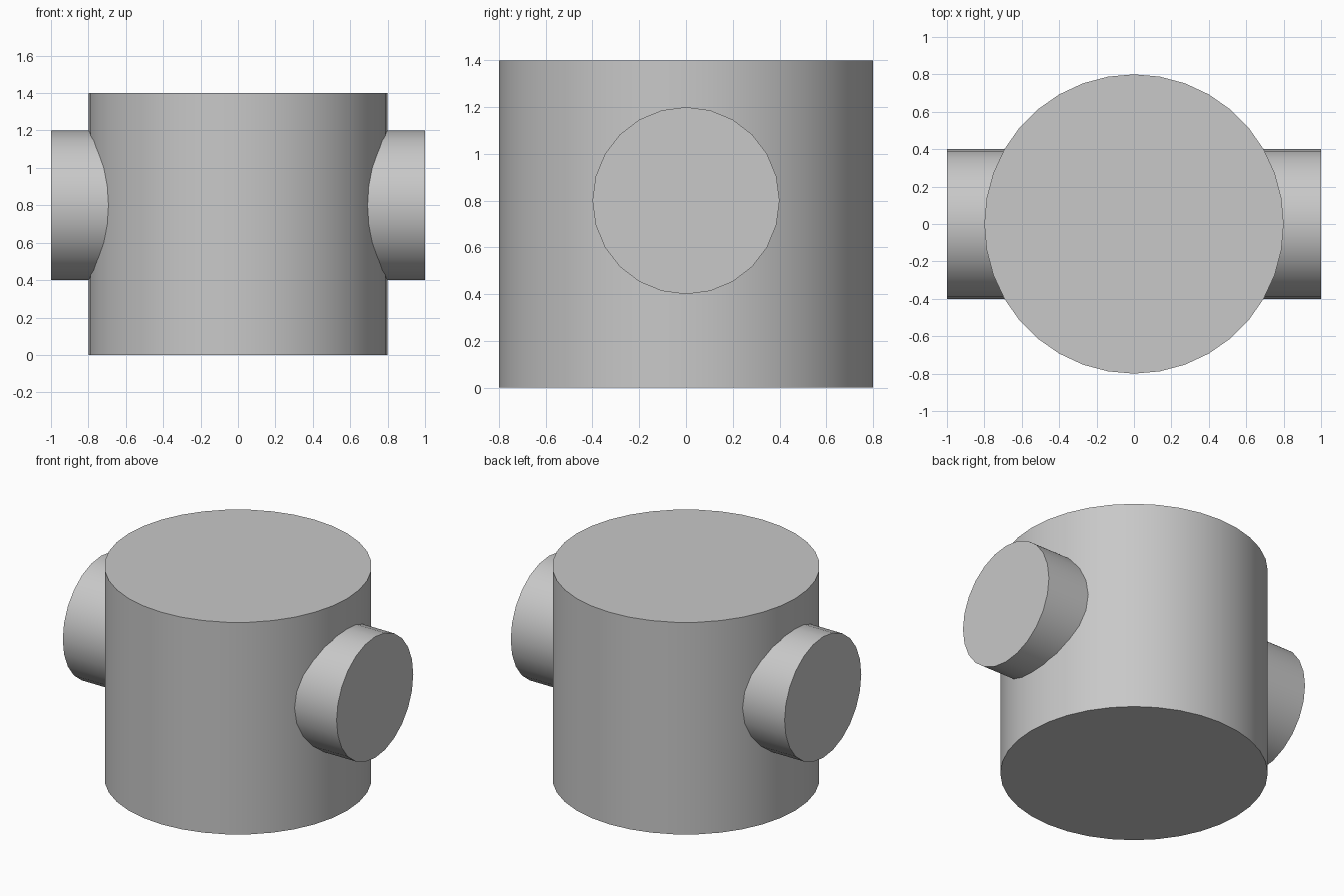
import bpy
import math

cube = bpy.data.objects.get("Cube")
if cube:
    bpy.data.objects.remove(cube, do_unlink=True)

# Single plain grey
grey = bpy.data.materials.new("grey")
grey.use_nodes = True
colour = (0.58, 0.58, 0.58, 1)
grey.diffuse_color = colour
grey.node_tree.nodes["Principled BSDF"].inputs["Base Color"].default_value = colour


def cylinder(name, sides, radius, depth, centre, rotation=(0, 0, 0)):
    bpy.ops.mesh.primitive_cylinder_add(
        vertices=sides, radius=radius, depth=depth, location=centre, rotation=rotation)
    part = bpy.context.object
    part.name = name
    part.data.materials.append(grey)
    bpy.ops.object.transform_apply(location=True, rotation=True, scale=True)
    bpy.ops.object.shade_smooth_by_angle(angle=math.radians(30))
    return part


# Upright drum
cylinder("drum", 36, 0.8, 1.4, (0, 0, 0.7))

# Side stubs, sunk into the drum
for side, label in ((1, "left"), (-1, "right")):
    cylinder(label + "_stub", 24, 0.4, 0.5, (side * 0.75, 0, 0.8), (0, math.pi / 2, 0))
